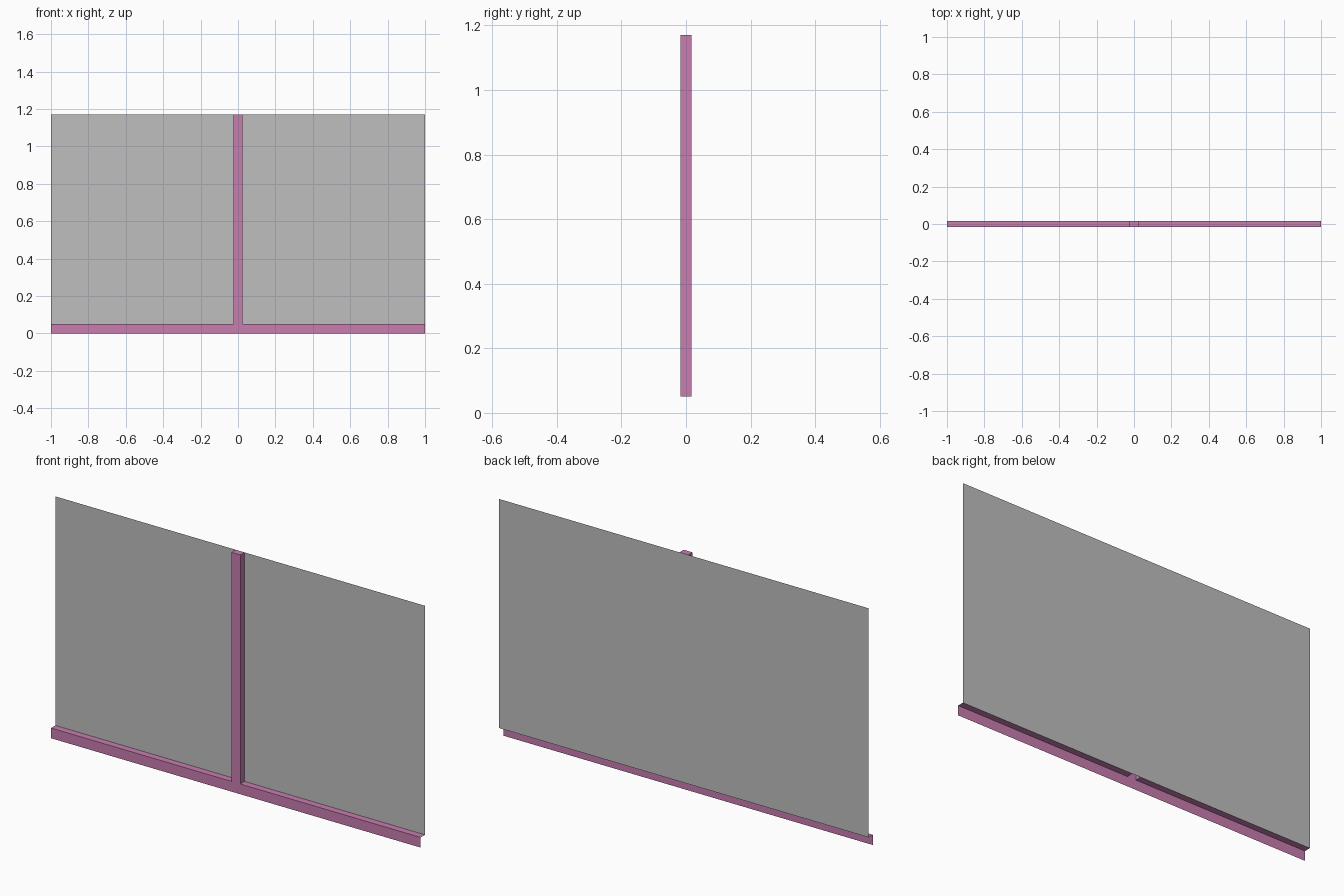
import bpy
import bmesh

if "Cube" in bpy.data.objects:
    bpy.data.objects.remove(bpy.data.objects["Cube"], do_unlink=True)

HALF_W, HEIGHT, RAIL = 1.0, 1.17, 0.05   # overall half width, height, rail height
POST, DEPTH = 0.024, 0.0165              # post half width, half depth


def material(name, rgb):
    mat = bpy.data.materials.new(name)
    mat.use_nodes = True
    color = (*rgb, 1.0)
    mat.diffuse_color = color
    mat.node_tree.nodes["Principled BSDF"].inputs["Base Color"].default_value = color
    return mat


def sheet_object(name, mat, outlines):
    """Build one object from flat open faces, each given by its corners."""
    bm = bmesh.new()
    for corners in outlines:
        bm.faces.new([bm.verts.new(c) for c in corners])
    bmesh.ops.remove_doubles(bm, verts=bm.verts, dist=0.0001)
    mesh = bpy.data.meshes.new(name)
    bm.to_mesh(mesh)
    bm.free()
    mesh.materials.append(mat)
    obj = bpy.data.objects.new(name, mesh)
    bpy.context.collection.objects.link(obj)
    return obj


def front(x0, x1, z0, z1, y):
    return [(x0, y, z0), (x1, y, z0), (x1, y, z1), (x0, y, z1)]


def top(x0, x1, z):
    return [(x0, -DEPTH, z), (x1, -DEPTH, z), (x1, DEPTH, z), (x0, DEPTH, z)]


def side(x, z0, z1):
    ring = [(x, -DEPTH, z0), (x, DEPTH, z0), (x, DEPTH, z1), (x, -DEPTH, z1)]
    return ring if x > 0 else ring[::-1]


pink = material("pink_trim", (0.58, 0.205, 0.43))
grey = material("grey_panel", (0.52, 0.52, 0.52))

# Thin back panel
sheet_object("back_panel", grey, [front(-HALF_W, HALF_W, RAIL, HEIGHT, DEPTH)])

# Bottom rail: a front lip with a ledge on each side of the post
spans = [(-HALF_W, -POST), (POST, HALF_W)]
sheet_object("bottom_rail", pink,
             [front(-HALF_W, HALF_W, 0, RAIL, -DEPTH)]
             + [top(a, b, RAIL) for a, b in spans])

# Hollow centre post, closed at the top and open below
sheet_object("centre_post", pink,
             [front(-POST, POST, RAIL, HEIGHT, -DEPTH),
              top(-POST, POST, HEIGHT)]
             + [side(x, RAIL, HEIGHT) for x in (-POST, POST)])
